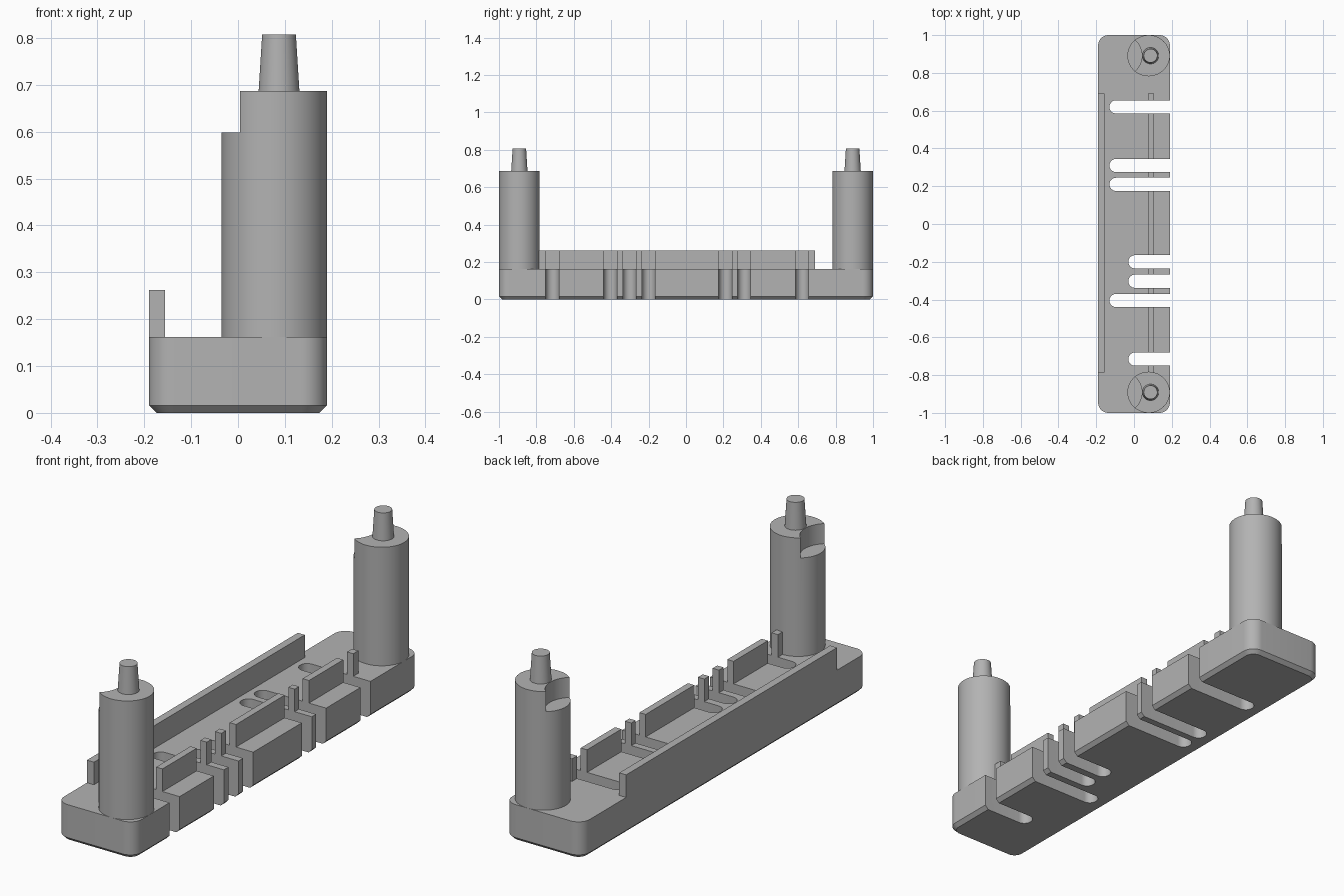
import bpy, bmesh, math

if "Cube" in bpy.data.objects:
    bpy.data.objects.remove(bpy.data.objects["Cube"])

grey = bpy.data.materials.new("plain_grey")
grey.diffuse_color = (0.45, 0.45, 0.45, 1)
grey.use_nodes = True
grey.node_tree.nodes["Principled BSDF"].inputs["Base Color"].default_value = grey.diffuse_color


def loft(name, rings):
    """Closed solid from a stack of (outline, z) rings with equal point counts."""
    bm = bmesh.new()
    loops = [[bm.verts.new((x, y, z)) for x, y in pts] for pts, z in rings]
    n = len(loops[0])
    bm.faces.new(loops[0][::-1])
    bm.faces.new(loops[-1])
    for a, b in zip(loops, loops[1:]):
        for i in range(n):
            j = (i + 1) % n
            bm.faces.new((a[i], a[j], b[j], b[i]))
    mesh = bpy.data.meshes.new(name)
    bm.to_mesh(mesh)
    bm.free()
    mesh.materials.append(grey)
    obj = bpy.data.objects.new(name, mesh)
    bpy.context.collection.objects.link(obj)
    return obj


def rounded(x0, x1, y0, y1, r, steps=10):
    """Counter-clockwise rounded rectangle outline."""
    pts = []
    corners = [(x1 - r, y1 - r), (x0 + r, y1 - r), (x0 + r, y0 + r), (x1 - r, y0 + r)]
    for k, (cx, cy) in enumerate(corners):
        for i in range(steps + 1):
            a = math.pi / 2 * (k + i / steps)
            pts.append((cx + r * math.cos(a), cy + r * math.sin(a)))
    return pts


def circle(cx, cy, rx, ry, n=64):
    return [(cx + rx * math.cos(2 * math.pi * i / n),
             cy + ry * math.sin(2 * math.pi * i / n)) for i in range(n)]


def box(name, x0, x1, y0, y1, z0, z1):
    pts = [(x0, y0), (x1, y0), (x1, y1), (x0, y1)]
    return loft(name, [(pts, z0), (pts, z1)])


def cut(obj, cutter):
    mod = obj.modifiers.new("cut", 'BOOLEAN')
    mod.object, mod.operation, mod.solver = cutter, 'DIFFERENCE', 'EXACT'
    bpy.context.view_layer.objects.active = obj
    bpy.ops.object.modifier_apply(modifier=mod.name)
    bpy.data.objects.remove(cutter)


def smooth(obj):
    bpy.ops.object.select_all(action='DESELECT')
    obj.select_set(True)
    bpy.context.view_layer.objects.active = obj
    bpy.ops.object.shade_smooth_by_angle(angle=math.radians(30))


TOP = 0.162
SLOT_HALF = 0.035
# slot centre y and x of its rounded inner end
SLOTS = [(0.62, -0.13), (0.31, -0.13), (0.21, -0.13), (-0.20, -0.03),
         (-0.303, -0.03), (-0.405, -0.13), (-0.715, -0.03)]

# base block with chamfered underside
c = 0.016
outer = rounded(-0.19, 0.19, -1, 1, 0.055)
inner = rounded(-0.19 + c, 0.19 - c, -1 + c, 1 - c, 0.055 - c)
base = loft("base", [(inner, 0), (outer, c), (outer, TOP)])
for y, x in SLOTS:
    pts = [(0.3, y + SLOT_HALF)]
    for i in range(17):
        a = math.pi / 2 + math.pi * i / 16
        pts.append((x + SLOT_HALF + SLOT_HALF * math.cos(a), y + SLOT_HALF * math.sin(a)))
    pts.append((0.3, y - SLOT_HALF))
    cut(base, loft("slot_cutter", [(pts, -0.1), (pts, 0.4)]))
smooth(base)

# long wall on the closed side
box("side_wall", -0.19, -0.156, -0.785, 0.69, TOP, 0.262)

# ridge segments between the slots
start = -0.785
for y, _ in sorted(SLOTS) + [(0.69 + SLOT_HALF, 0)]:
    box("ridge", 0.075, 0.106, start, y - SLOT_HALF, TOP, 0.262)
    start = y + SLOT_HALF

# end posts with a curved notch and a tapered pin
for side, y in (("front", -0.891), ("back", 0.891)):
    body = circle(0.0775, y, 0.1125, 0.109)
    post = loft(side + "_post", [(body, TOP), (body, 0.687)])
    bite = circle(-0.068, y, 0.11, 0.11)
    cut(post, loft("notch_cutter", [(bite, 0.598), (bite, 0.8)]))
    smooth(post)
    pin = loft(side + "_pin", [(circle(0.0875, y, 0.0435, 0.0435, 48), 0.687),
                               (circle(0.0875, y, 0.036, 0.036, 48), 0.807)])
    smooth(pin)
